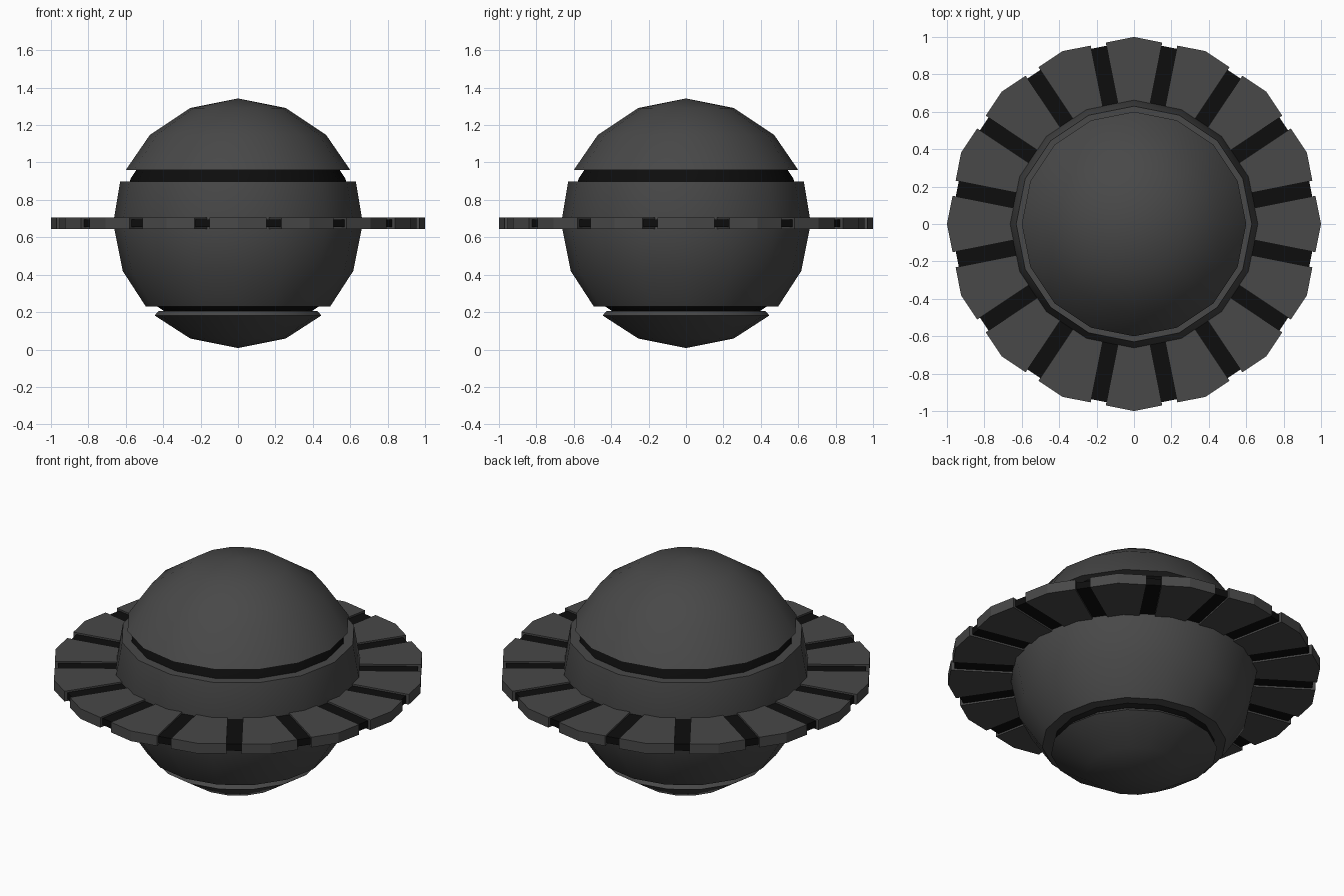
import bpy, bmesh, math

if "Cube" in bpy.data.objects:
    bpy.data.objects.remove(bpy.data.objects["Cube"])

SIDES = 16
STEP = 2 * math.pi / SIDES
CZ, R = 0.675, 0.667      # sphere centre height and radius


def material(name, v):
    m = bpy.data.materials.new(name)
    m.diffuse_color = (v, v, v, 1)
    m.use_nodes = True
    m.node_tree.nodes["Principled BSDF"].inputs["Base Color"].default_value = m.diffuse_color
    return m


HULL = material("dark_grey", 0.065)
BLACK = material("black", 0.004)


def finish(name, bm, mat, smooth):
    bmesh.ops.recalc_face_normals(bm, faces=bm.faces)
    me = bpy.data.meshes.new(name)
    bm.to_mesh(me)
    bm.free()
    me.materials.append(mat)
    ob = bpy.data.objects.new(name, me)
    bpy.context.collection.objects.link(ob)
    if smooth:
        bpy.ops.object.select_all(action='DESELECT')
        ob.select_set(True)
        bpy.context.view_layer.objects.active = ob
        bpy.ops.object.shade_smooth_by_angle(angle=math.radians(32))
    return ob


def lathe(name, profile, mat, closed=False, smooth=True):
    """Spin (radius, z) points around z; radius 0 makes a pole."""
    bm = bmesh.new()
    rings = []
    for r, z in profile:
        if r == 0:
            rings.append([bm.verts.new((0, 0, z))] * SIDES)
        else:
            rings.append([bm.verts.new((r * math.cos(i * STEP), r * math.sin(i * STEP), z))
                          for i in range(SIDES)])
    pairs = list(zip(rings, rings[1:]))
    if closed:
        pairs.append((rings[-1], rings[0]))
    for a, b in pairs:
        for i in range(SIDES):
            j = (i + 1) % SIDES
            bm.faces.new(list(dict.fromkeys((a[i], a[j], b[j], b[i]))))
    return finish(name, bm, mat, smooth)


def sph(k, radius=R):
    """Point on the sphere profile, k steps of 22.5 degrees down from the pole."""
    a = k * STEP
    return (0 if k in (0, 8) else radius * math.sin(a), CZ + radius * math.cos(a))


# Black core seen through the seams
lathe("inner_core", [sph(k, 0.622) for k in range(9)], BLACK)

# Upper dome
lathe("upper_dome", [sph(0), sph(1), sph(2), (0.6, 0.96), (0.5, 0.96)], HULL)

# Middle hull band
lathe("middle_hull", [(0.53, 0.897), (0.63, 0.897), sph(4), sph(5),
                      (0.493, 0.23), (0.4, 0.23)], HULL, closed=True)

# Lower cap with sloped lip
lathe("lower_cap", [(0.36, 0.207), (0.422, 0.207), (0.446, 0.182), sph(7), sph(8)], HULL)

# Black disc under the ring plates
lathe("ring_core", [(0.6, 0.655), (0.982, 0.655), (0.982, 0.695), (0.6, 0.695)],
      BLACK, closed=True, smooth=False)

# Ring plates separated by parallel-sided gaps
bm = bmesh.new()
half_gap = 0.041
for i in range(SIDES):
    outline = []
    for rad, order in ((1.0, (-1, 0, 1)), (0.6, (1, 0, -1))):
        for s in order:
            if s == 0:
                x, y = rad, 0
            else:
                h = STEP / 2
                ap = rad * math.cos(h)
                x = ap * math.cos(h) + half_gap * math.sin(h)
                y = s * (ap * math.sin(h) - half_gap * math.cos(h))
            c, n = math.cos(i * STEP), math.sin(i * STEP)
            outline.append((x * c - y * n, x * n + y * c))
    low = [bm.verts.new((x, y, 0.645)) for x, y in outline]
    top = [bm.verts.new((x, y, 0.705)) for x, y in outline]
    bm.faces.new(low[::-1])
    bm.faces.new(top)
    for k in range(6):
        j = (k + 1) % 6
        bm.faces.new((low[k], low[j], top[j], top[k]))
finish("ring_plates", bm, HULL, False)
